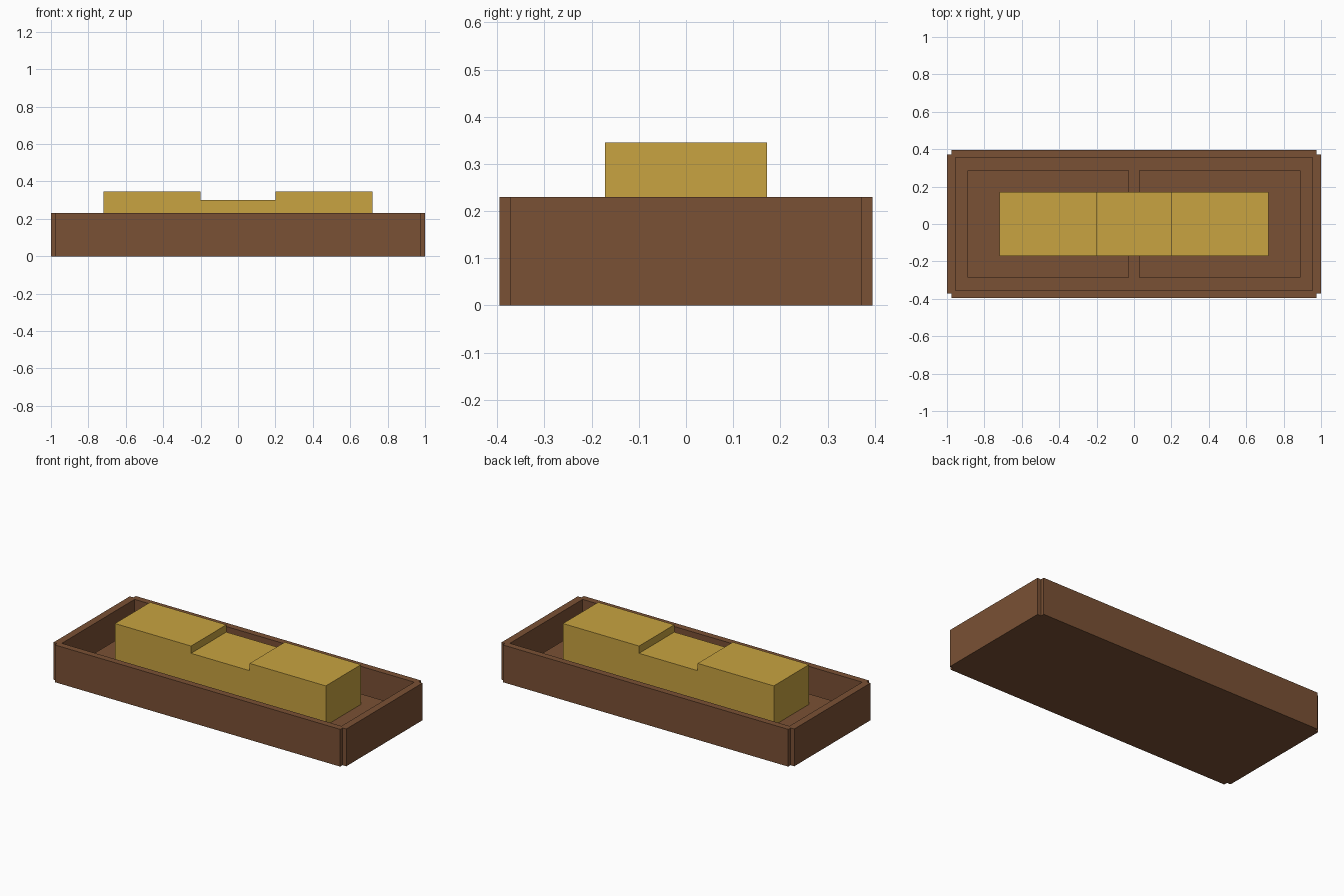
import bpy
import bmesh

if "Cube" in bpy.data.objects:
    bpy.data.objects.remove(bpy.data.objects["Cube"])


def material(name, rgb):
    m = bpy.data.materials.new(name)
    m.diffuse_color = (*rgb, 1.0)
    m.use_nodes = True
    m.node_tree.nodes["Principled BSDF"].inputs["Base Color"].default_value = m.diffuse_color
    return m


wood = material("brown wood", (0.195, 0.082, 0.035))
gold = material("gold", (0.578, 0.366, 0.052))


def prism(name, profile, y0, y1, mat):
    """Extrude an x-z profile along y."""
    bm = bmesh.new()
    face = bm.faces.new([bm.verts.new((x, y0, z)) for x, z in profile])
    ext = bmesh.ops.extrude_face_region(bm, geom=[face])
    moved = [v for v in ext["geom"] if isinstance(v, bmesh.types.BMVert)]
    bmesh.ops.translate(bm, verts=moved, vec=(0, y1 - y0, 0))
    bmesh.ops.recalc_face_normals(bm, faces=bm.faces)
    mesh = bpy.data.meshes.new(name)
    bm.to_mesh(mesh)
    bm.free()
    mesh.materials.append(mat)
    obj = bpy.data.objects.new(name, mesh)
    bpy.context.collection.objects.link(obj)
    return obj


def box(name, x0, x1, y0, y1, z0, z1, mat):
    return prism(name, [(x0, z0), (x1, z0), (x1, z1), (x0, z1)], y0, y1, mat)


WALL_TOP, FLOOR_TOP, PAD_TOP = 0.23, 0.04, 0.10

# Tray floor
box("tray_floor", -0.955, 0.955, -0.355, 0.355, 0, FLOOR_TOP, wood)

# Long walls, leaving notched corners
box("front_wall", -0.975, 0.975, -0.395, -0.355, 0, WALL_TOP, wood)
box("back_wall", -0.975, 0.975, 0.355, 0.395, 0, WALL_TOP, wood)

# Short walls
box("left_wall", -1.0, -0.955, -0.372, 0.372, 0, WALL_TOP, wood)
box("right_wall", 0.955, 1.0, -0.372, 0.372, 0, WALL_TOP, wood)

# Two raised pads with a gap between them
box("left_pad", -0.89, -0.028, -0.285, 0.285, FLOOR_TOP, PAD_TOP, wood)
box("right_pad", 0.028, 0.89, -0.285, 0.285, FLOOR_TOP, PAD_TOP, wood)

# Gold block with a shallow step cut in the middle of its top
prism("gold_block", [
    (-0.72, PAD_TOP), (0.72, PAD_TOP), (0.72, 0.345), (0.2, 0.345),
    (0.2, 0.30), (-0.2, 0.30), (-0.2, 0.345), (-0.72, 0.345),
], -0.172, 0.172, gold)
